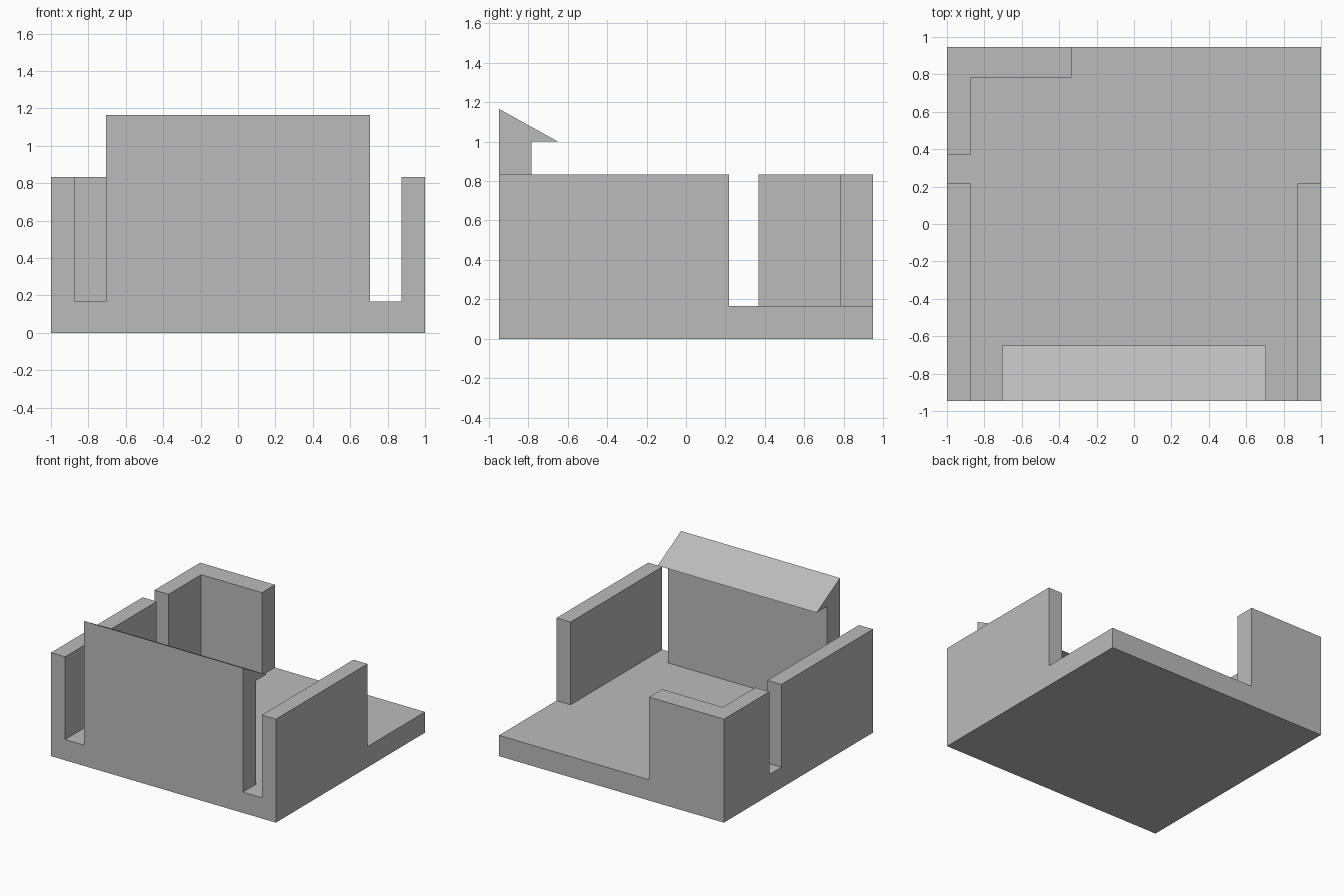
import bpy, bmesh
from mathutils import Vector

if "Cube" in bpy.data.objects:
    bpy.data.objects.remove(bpy.data.objects["Cube"])

grey = bpy.data.materials.new("plain grey")
grey.diffuse_color = (0.5, 0.5, 0.5, 1)
grey.use_nodes = True
grey.node_tree.nodes["Principled BSDF"].inputs["Base Color"].default_value = grey.diffuse_color

X, Y = 1.0, 0.947            # half width and half depth of the floor
FLOOR, WALL = 0.167, 0.832   # heights of the floor and the low walls
THIN, THICK = 0.125, 0.165   # wall thicknesses


def prism(name, points, direction):
    """Extrude a flat outline along a direction."""
    bm = bmesh.new()
    face = bm.faces.new([bm.verts.new(p) for p in points])
    out = bmesh.ops.extrude_face_region(bm, geom=[face], use_keep_orig=True)
    verts = [g for g in out["geom"] if isinstance(g, bmesh.types.BMVert)]
    bmesh.ops.translate(bm, vec=Vector(direction), verts=verts)
    bmesh.ops.recalc_face_normals(bm, faces=bm.faces)
    mesh = bpy.data.meshes.new(name)
    bm.to_mesh(mesh)
    bm.free()
    mesh.materials.append(grey)
    obj = bpy.data.objects.new(name, mesh)
    bpy.context.collection.objects.link(obj)
    return obj


def upright(name, outline, z0, z1):
    return prism(name, [(x, y, z0) for x, y in outline], (0, 0, z1 - z0))


# floor slab
upright("floor", [(-X, -Y), (X, -Y), (X, Y), (-X, Y)], 0, FLOOR)

# matching side walls
for name, s in (("left_wall", -1), ("right_wall", 1)):
    a, b = s * X, s * (X - THIN)
    upright(name, [(a, -Y), (b, -Y), (b, 0.217), (a, 0.217)], FLOOR, WALL)

# L-shaped wall in the back left corner
upright("corner_wall", [(-X, 0.368), (-X + THIN, 0.368), (-X + THIN, Y - THICK),
                        (-0.335, Y - THICK), (-0.335, Y), (-X, Y)], FLOOR, WALL)

# tall front wall with a sloped overhanging hood, as one side profile
profile = [(-Y, FLOOR), (-Y + THICK, FLOOR), (-Y + THICK, 1.0),
           (-0.65, 1.0), (-Y, 1.165)]
prism("front_wall_with_hood", [(-0.707, y, z) for y, z in profile], (1.414, 0, 0))
